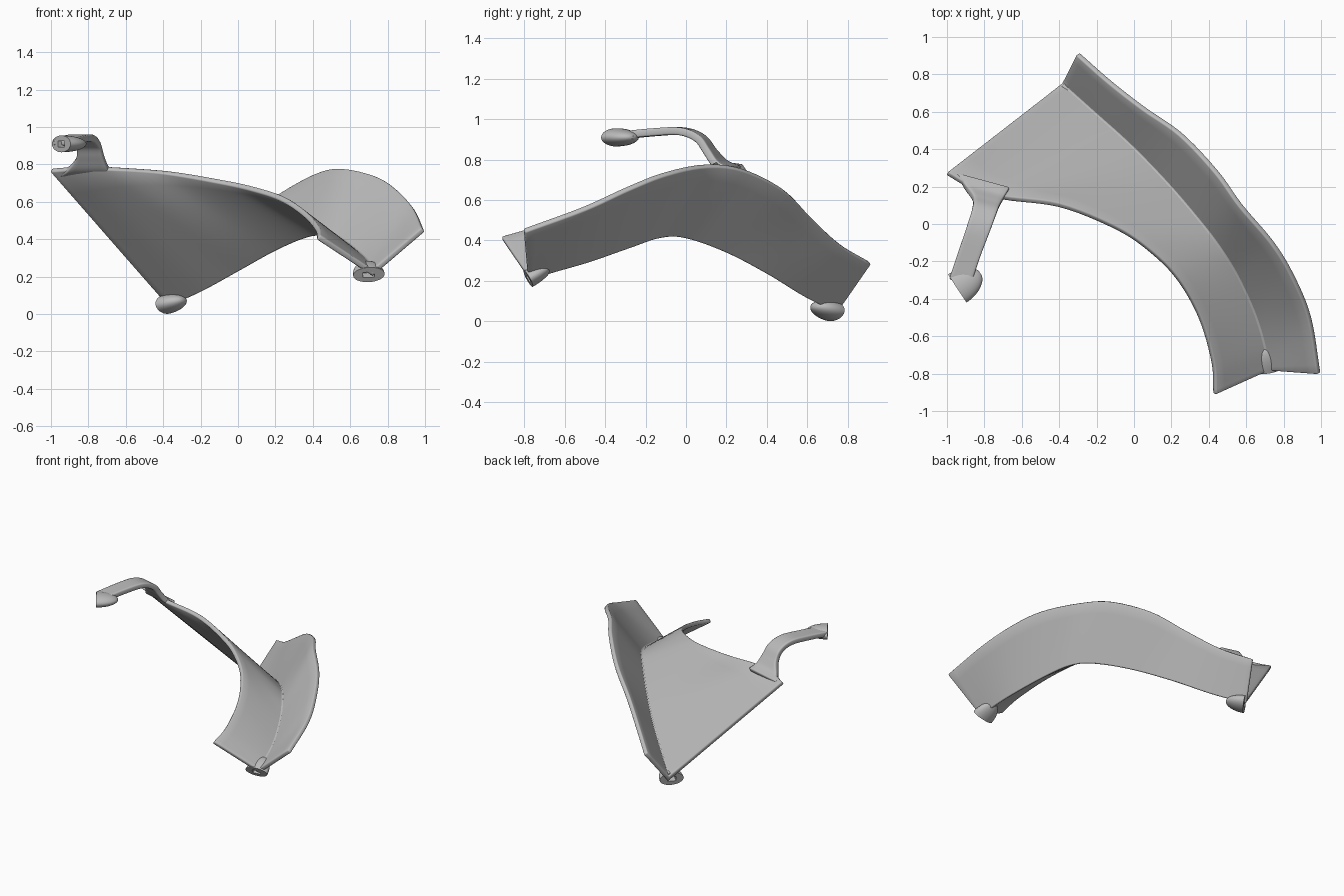
import bpy, bmesh
from math import cos, sin, pi
from mathutils import Vector, Matrix

cube = bpy.data.objects.get("Cube")
if cube:
    bpy.data.objects.remove(cube, do_unlink=True)

grey = bpy.data.materials.new("plain grey")
grey.use_nodes = True
tone = (0.5, 0.5, 0.5, 1)
grey.diffuse_color = tone
grey.node_tree.nodes["Principled BSDF"].inputs["Base Color"].default_value = tone


def spline(points, steps):
    """Smooth curve through the points (any number of components)."""
    pts = [Vector(p) for p in points]
    pts = [2 * pts[0] - pts[1]] + pts + [2 * pts[-1] - pts[-2]]
    out = []
    for a, b, c, d in zip(pts, pts[1:], pts[2:], pts[3:]):
        for i in range(steps):
            t = i / steps
            out.append(0.5 * (2 * b + (c - a) * t + (2 * a - 5 * b + 4 * c - d) * t * t
                              + (3 * b - a - 3 * c + d) * t ** 3))
    return out + [pts[-2]]


def add_object(name, bm):
    bmesh.ops.recalc_face_normals(bm, faces=bm.faces)
    mesh = bpy.data.meshes.new(name)
    bm.to_mesh(mesh)
    bm.free()
    mesh.materials.append(grey)
    obj = bpy.data.objects.new(name, mesh)
    bpy.context.collection.objects.link(obj)
    bpy.context.view_layer.objects.active = obj
    for other in bpy.context.selected_objects:
        other.select_set(False)
    obj.select_set(True)
    bpy.ops.object.shade_smooth_by_angle(angle=pi / 5)
    return obj


def sheet(name, rows, thickness):
    """Grid of points turned into a thick sheet with softened rims."""
    bm = bmesh.new()
    grid = [[bm.verts.new(p) for p in row] for row in rows]
    for r, s in zip(grid, grid[1:]):
        for i in range(len(r) - 1):
            bm.faces.new((r[i], r[i + 1], s[i + 1], s[i]))
    obj = add_object(name, bm)
    solid = obj.modifiers.new("thickness", "SOLIDIFY")
    solid.thickness = thickness
    solid.offset = 0
    solid.use_even_offset = True
    bevel = obj.modifiers.new("soft_rim", "BEVEL")
    bevel.width = 0.008
    bevel.segments = 2
    bevel.angle_limit = pi / 3
    return obj


# Curved gutter: inner rim, valley and outer rim run from back to front
valley = [(-.38, .75, .06), (-.2, .59, .14), (0, .41, .25), (.2, .2, .36), (.37, 0, .43),
          (.47, -.13, .43), (.56, -.28, .38), (.65, -.48, .31), (.7, -.65, .26), (.72, -.78, .22)]
inner_rim = [(-1, .27, .77), (-.86, .19, .78), (-.7, .14, .78), (-.4, .1, .76), (-.1, -.02, .71),
             (.08, -.14, .67), (.23, -.29, .62), (.35, -.5, .54), (.42, -.74, .46), (.43, -.91, .41)]
outer_rim = [(-.3, .91, .29), (-.13, .76, .38), (.05, .62, .51), (.25, .48, .65), (.44, .28, .75),
             (.57, .1, .77), (.74, -.1, .73), (.85, -.28, .66), (.94, -.5, .56), (.99, -.8, .45)]
rows = []
for a, v, b in zip(*(spline(c, 6) for c in (inner_rim, valley, outer_rim))):
    row = [a.lerp(v, i / 6) for i in range(6)]
    row += [v.lerp(b, i / 5) for i in range(6)]
    rows.append(row)
sheet("curved_gutter", rows, 0.03)

# Hooked arm: x, y, z and half width along its middle
arm_path = [(-.81, .23, .75, .15), (-.8, .17, .78, .11), (-.79, .12, .84, .075), (-.8, .07, .905, .066),
            (-.83, -.02, .94, .063), (-.88, -.16, .935, .06), (-.93, -.31, .92, .06)]
across = Vector((0.96, -0.26, 0))
rows = []
for p in spline(arm_path, 6):
    mid = Vector(p[:3])
    rows.append([mid + across * p[3] * k / 3 for k in range(-3, 4)])
sheet("hooked_arm", rows, 0.038)


def plug(name, centre, facing, width_axis, half_width, half_height, length):
    """Half-ellipsoid with a flat face that carries a rectangular slot."""
    n = Vector(facing).normalized()
    w = Vector(width_axis)
    w = (w - n * w.dot(n)).normalized()
    h = n.cross(w)
    frame = Matrix((w, h, n)).transposed()
    sides = 32

    def ring(radius, depth, square=False):
        loop = []
        for i in range(sides):
            x, y = cos(2 * pi * i / sides), sin(2 * pi * i / sides)
            k = radius / max(abs(x), abs(y)) if square else radius
            local = Vector((x * k * half_width, y * k * half_height, -depth * length))
            loop.append(bm.verts.new(frame @ local + Vector(centre)))
        return loop

    bm = bmesh.new()
    loops = [ring(0.36, 0.4, True), ring(0.36, 0, True)]
    loops += [ring(cos(t * pi / 20), sin(t * pi / 20)) for t in range(10)]
    for a, b in zip(loops, loops[1:]):
        for i in range(sides):
            j = (i + 1) % sides
            bm.faces.new((a[i], a[j], b[j], b[i]))
    bm.faces.new(loops[0])
    bm.faces.new(loops[-1])
    add_object(name, bm)


# Slotted plugs at the three ends
plug("arm_plug", (-.945, -.345, .91), (-.83, -.55, 0), (.55, -.83, 0), .09, .045, .15)
plug("front_plug", (.7, -.78, .21), (.1, -.86, -.48), (1, 0, 0), .085, .045, .13)
plug("back_plug", (-.385, .72, .05), (-.74, .64, -.2), (.65, .76, 0), .085, .05, .13)
